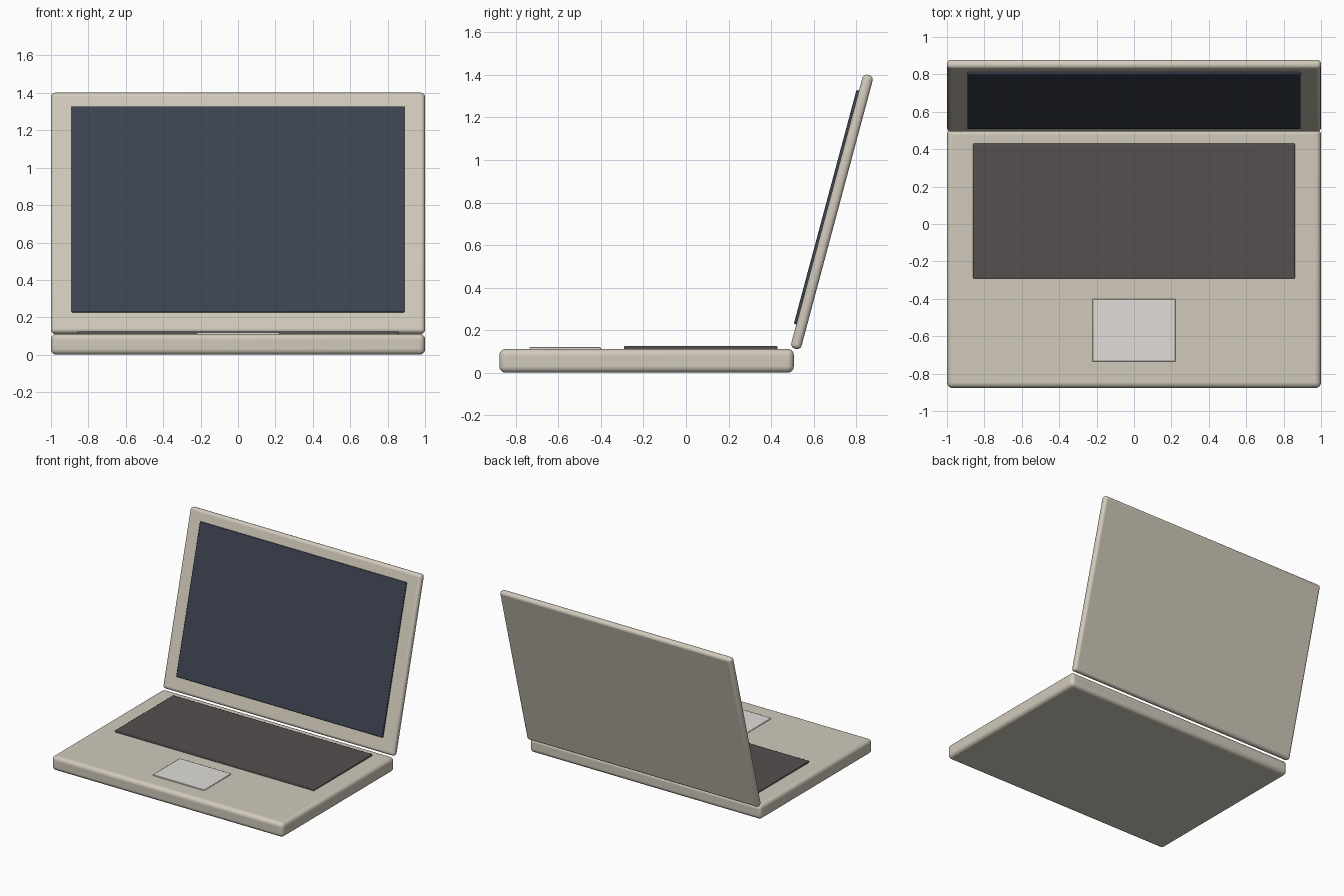
import bpy
import math
from mathutils import Matrix, Vector

if "Cube" in bpy.data.objects:
    bpy.data.objects.remove(bpy.data.objects["Cube"])


def material(name, rgb):
    m = bpy.data.materials.new(name)
    m.diffuse_color = (*rgb, 1)
    m.use_nodes = True
    m.node_tree.nodes["Principled BSDF"].inputs["Base Color"].default_value = m.diffuse_color
    return m


def slab(name, size, matrix, bevel, segments, mat):
    """Rounded box: size is the full extent, matrix places its centre."""
    bpy.ops.mesh.primitive_cube_add(size=1)
    ob = bpy.context.object
    ob.name = name
    ob.data.transform(Matrix.Diagonal((*size, 1)))
    ob.matrix_world = matrix
    mod = ob.modifiers.new("round", 'BEVEL')
    mod.width = bevel
    mod.segments = segments
    mod.limit_method = 'NONE'
    ob.data.materials.append(mat)
    bpy.ops.object.shade_smooth_by_angle(angle=math.radians(35))
    return ob


def at(x, y, z):
    return Matrix.Translation(Vector((x, y, z)))


case = material("case_beige", (0.64, 0.59, 0.50))
dark = material("keyboard_dark", (0.09, 0.08, 0.08))
glass = material("screen_blue_grey", (0.045, 0.055, 0.08))
silver = material("touchpad_silver", (0.75, 0.73, 0.69))

# Base with keyboard panel and touchpad set slightly proud of it
slab("base", (2.0, 1.384, 0.112), at(0, -0.185, 0.056), 0.03, 5, case)
slab("keyboard_panel", (1.72, 0.722, 0.03), at(0, 0.069, 0.11), 0.005, 2, dark)
slab("touchpad", (0.444, 0.335, 0.03), at(0, -0.568, 0.105), 0.004, 2, silver)

# Lid and screen, leaning back 15 degrees (local z runs up the lid)
lid_frame = at(0, 0.686, 0.756) @ Matrix.Rotation(math.radians(-15), 4, 'X')
slab("lid", (2.0, 0.05, 1.332), lid_frame, 0.022, 5, case)
slab("screen", (1.782, 0.03, 1.138), lid_frame @ at(0, -0.022, 0.0145), 0.005, 2, glass)
